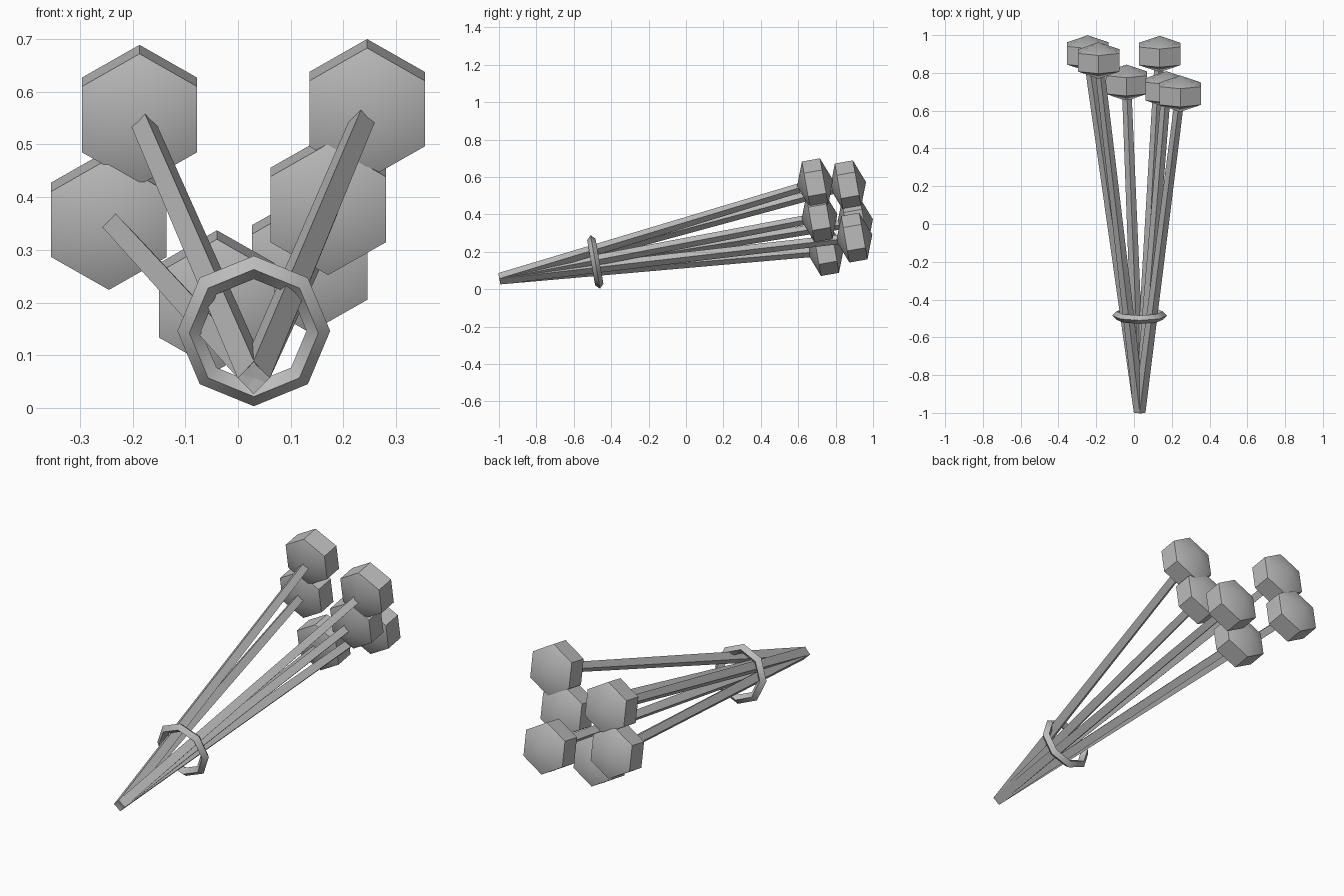
import bpy, math
from mathutils import Vector, Matrix

if "Cube" in bpy.data.objects:
    bpy.data.objects.remove(bpy.data.objects["Cube"])

grey = bpy.data.materials.new("plain grey")
grey.diffuse_color = (0.5, 0.5, 0.5, 1)
grey.use_nodes = True
grey.node_tree.nodes["Principled BSDF"].inputs["Base Color"].default_value = grey.diffuse_color

TILT = math.radians(10)
# maps local z to the bundle axis: along +y, leaning upward
LEAN = Matrix.Rotation(TILT - math.pi / 2, 4, 'X')


def finish(name, matrix, angle):
    ob = bpy.context.object
    ob.name = name
    ob.matrix_world = matrix
    ob.data.materials.append(grey)
    bpy.ops.object.shade_smooth_by_angle(angle=math.radians(angle))


def stem(name, start, end):
    # square tapered rod standing on one edge
    d = end - start
    z = d.normalized()
    x = z.cross(Vector((0, 0, 1))).normalized()
    y = z.cross(x)
    rot = Matrix((x, y, z)).transposed().to_4x4()
    bpy.ops.mesh.primitive_cone_add(vertices=4, radius1=0.031, radius2=0.025,
                                    depth=d.length)
    finish(name, Matrix.Translation((start + end) / 2) @ rot, 30)


def head(name, centre):
    # six-sided drum with shallow pointed caps
    bpy.ops.mesh.primitive_uv_sphere_add(segments=6, ring_count=3, radius=0.146)
    spin = Matrix.Rotation(math.pi / 2, 4, 'Z')
    squash = Matrix.Diagonal((1, 1, 0.67, 1))
    me = bpy.context.object.data
    top = max(me.vertices, key=lambda v: v.co.xy.length)
    # turn so that a corner points up
    turn = math.pi / 2 - math.atan2(top.co.y, top.co.x)
    me.transform(squash @ Matrix.Rotation(turn, 4, 'Z'))
    finish(name, Matrix.Translation(centre) @ LEAN, 30)


# flower heads and their stems
base = Vector((0.03, -0.995, 0.057))
centres = [(-0.187, 0.866, 0.556), (0.245, 0.69, 0.567), (-0.245, 0.903, 0.357),
           (0.171, 0.713, 0.385), (-0.04, 0.748, 0.204), (0.136, 0.90, 0.276)]
for i, c in enumerate(centres, 1):
    c = Vector(c)
    stem(f"stem_{i}", base, c)
    head(f"flower_head_{i}", c)

# eight-sided binding ring with a diamond section
bpy.ops.mesh.primitive_torus_add(major_segments=8, minor_segments=4,
                                 major_radius=0.1225, minor_radius=0.0225)
finish("binding_ring", Matrix.Translation((0.03, -0.485, 0.146)) @ LEAN, 40)
